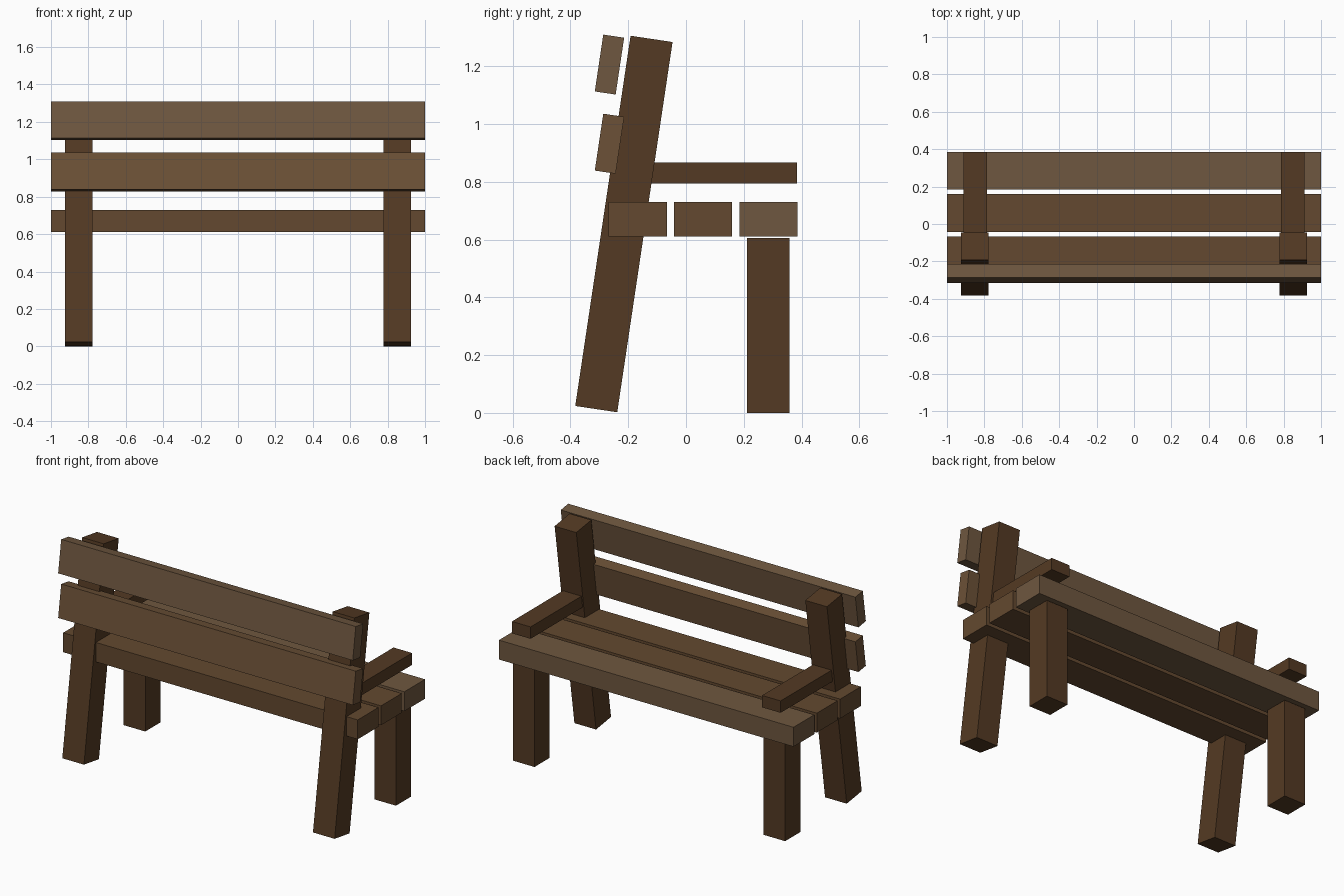
import bpy
from math import radians
from mathutils import Matrix

if "Cube" in bpy.data.objects:
    bpy.data.objects.remove(bpy.data.objects["Cube"])

LEAN = radians(-8.5)  # backrest tilts toward -y at the bottom


def material(name, rgb):
    m = bpy.data.materials.new(name)
    m.diffuse_color = (*rgb, 1)
    m.use_nodes = True
    m.node_tree.nodes["Principled BSDF"].inputs["Base Color"].default_value = m.diffuse_color
    return m


dark = material("dark_wood", (0.088, 0.042, 0.017))
mid = material("medium_wood", (0.125, 0.066, 0.029))
warm = material("warm_wood", (0.150, 0.082, 0.038))
pale = material("pale_wood", (0.158, 0.095, 0.050))


def beam(name, center, size, mat, tilt=0.0):
    bpy.ops.mesh.primitive_cube_add(size=1, location=center, rotation=(tilt, 0, 0))
    ob = bpy.context.object
    ob.name = name
    ob.data.transform(Matrix.Diagonal((*size, 1)))
    ob.data.materials.append(mat)
    return ob


# Seat planks, from the backrest side to the open side
for name, y, mat in (("seat_plank_rear", -0.167, mid),
                     ("seat_plank_middle", 0.059, mid),
                     ("seat_plank_front", 0.285, pale)):
    beam(name, (0, y, 0.67), (2, 0.201, 0.119), mat)

# Leaning backrest planks
for name, z, mat in (("back_plank_lower", 0.932, warm),
                     ("back_plank_upper", 1.206, pale)):
    beam(name, (0, -0.265, z), (2, 0.073, 0.199), mat, LEAN)

# Posts, legs and armrests on both sides
for side, s in (("left", -1), ("right", 1)):
    x = s * 0.851
    beam("back_post_" + side, (x, -0.215, 0.654), (0.147, 0.147, 1.296), dark, LEAN)
    beam("short_leg_" + side, (x, 0.285, 0.303), (0.147, 0.147, 0.606), dark)
    beam("armrest_" + side, (s * 0.849, 0.0975, 0.831), (0.126, 0.575, 0.073), dark)
